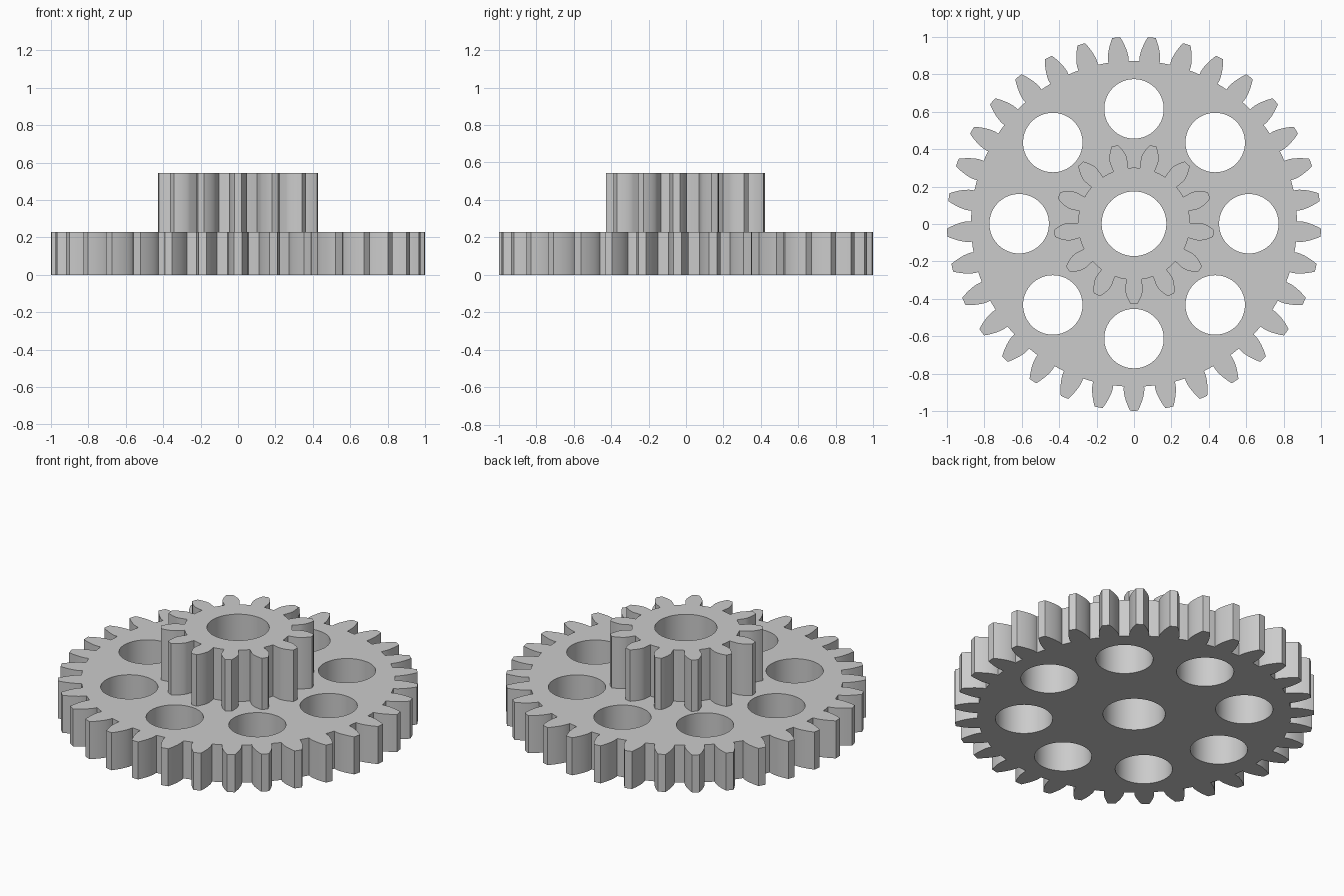
import bpy, bmesh
from math import pi, cos, sin, tan, acos, radians

MODULE = 2 / 35          # shared tooth size of both gears
PRESSURE = radians(20)
CENTRE_Y = 0.0014

if "Cube" in bpy.data.objects:
    bpy.data.objects.remove(bpy.data.objects["Cube"], do_unlink=True)

grey = bpy.data.materials.new("plain grey")
grey.use_nodes = True
colour = (0.6, 0.6, 0.6, 1)
grey.diffuse_color = colour
grey.node_tree.nodes["Principled BSDF"].inputs["Base Color"].default_value = colour


def involute(angle):
    return tan(angle) - angle


def polar(r, a):
    return (r * cos(a), r * sin(a))


def circle(x, y, r, count=64):
    return [(x + r * cos(2 * pi * i / count), y + r * sin(2 * pi * i / count))
            for i in range(count)]


def gear_outline(teeth, steps=8):
    """Involute gear outline with one tooth pointing to -y."""
    pitch = MODULE * teeth / 2
    tip, root, base = pitch + MODULE, pitch - 1.25 * MODULE, pitch * cos(PRESSURE)
    widest = pi / (2 * teeth) + involute(PRESSURE)
    flank = [(root, widest)]
    for i in range(steps + 1):
        r = base + (tip - base) * i / steps
        flank.append((r, widest - involute(acos(min(1, base / r)))))
    points = []
    for t in range(teeth):
        mid = -pi / 2 + 2 * pi * t / teeth
        points += [polar(r, mid - a) for r, a in flank]
        points.append(polar(tip, mid))
        points += [polar(r, mid + a) for r, a in reversed(flank)]
        points.append(polar(root, mid + pi / teeth))
    return points


def plate(name, loops, bottom, top):
    """Extrude an outline with holes into a solid plate."""
    bm = bmesh.new()
    edges = []
    for loop in loops:
        verts = [bm.verts.new((x, y + CENTRE_Y, bottom)) for x, y in loop]
        edges += [bm.edges.new((v, verts[i - 1])) for i, v in enumerate(verts)]
    bmesh.ops.triangle_fill(bm, use_beauty=True, use_dissolve=False,
                            edges=edges, normal=(0, 0, 1))
    raised = bmesh.ops.extrude_face_region(bm, geom=bm.faces[:], use_keep_orig=True)
    moved = [g for g in raised["geom"] if isinstance(g, bmesh.types.BMVert)]
    bmesh.ops.translate(bm, verts=moved, vec=(0, 0, top - bottom))
    bmesh.ops.recalc_face_normals(bm, faces=bm.faces[:])
    mesh = bpy.data.meshes.new(name)
    bm.to_mesh(mesh)
    bm.free()
    mesh.materials.append(grey)
    obj = bpy.data.objects.new(name, mesh)
    bpy.context.collection.objects.link(obj)
    bpy.ops.object.select_all(action="DESELECT")
    obj.select_set(True)
    bpy.context.view_layer.objects.active = obj
    bpy.ops.object.shade_smooth_by_angle(angle=radians(25))


# Wheel with a ring of eight round holes, and the pinion standing on it
bore = circle(0, 0, 0.173)
holes = [circle(*polar(0.614, k * pi / 4), 0.159) for k in range(8)]
plate("large_gear", [gear_outline(33), bore] + holes, 0, 0.23)
plate("small_gear", [gear_outline(13), bore], 0.23, 0.545)
